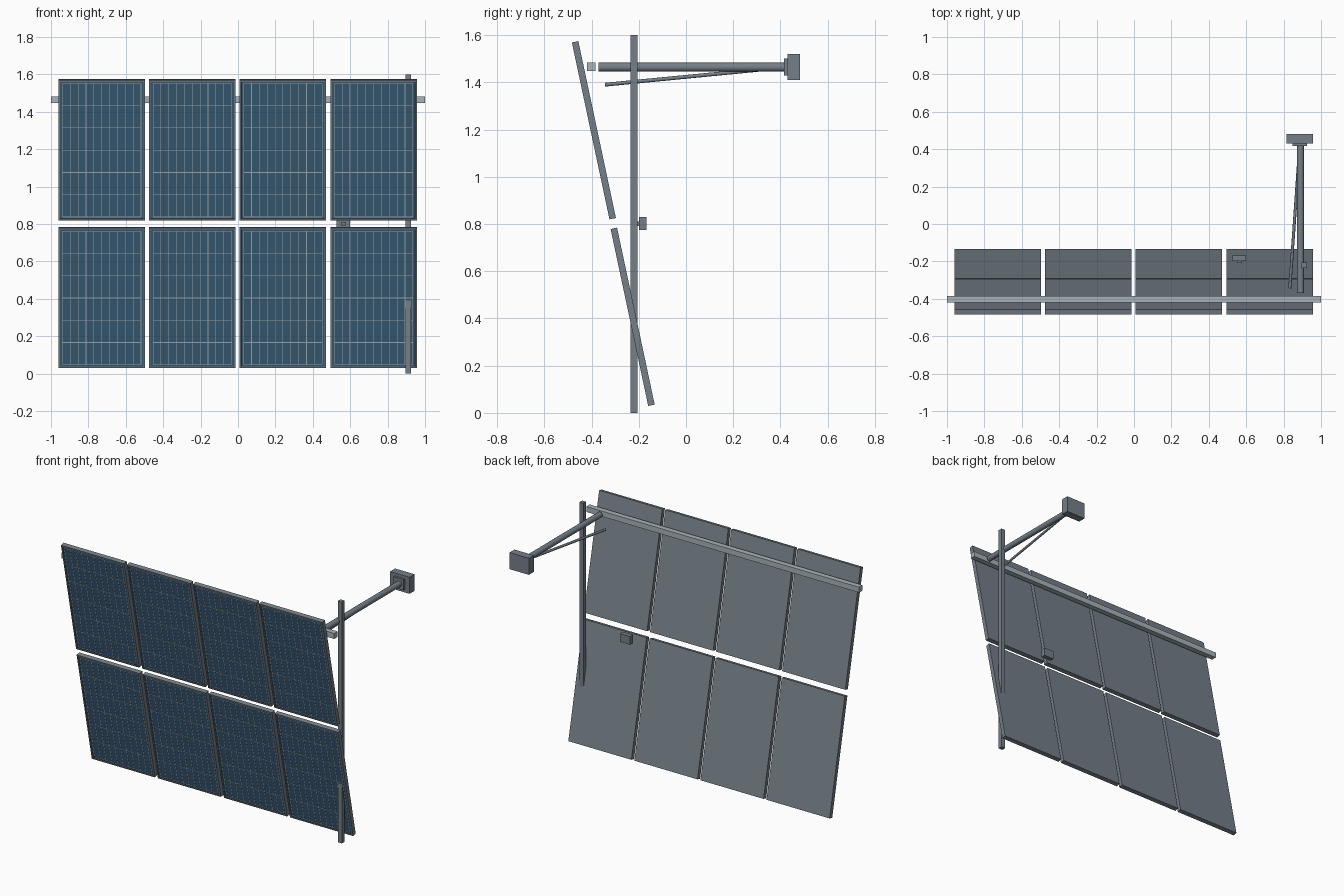
import bpy, bmesh
from math import radians
from mathutils import Matrix, Vector

if "Cube" in bpy.data.objects:
    bpy.data.objects.remove(bpy.data.objects["Cube"], do_unlink=True)


def material(name, rgb):
    m = bpy.data.materials.new(name)
    m.use_nodes = True
    m.diffuse_color = (*rgb, 1)
    m.node_tree.nodes["Principled BSDF"].inputs["Base Color"].default_value = (*rgb, 1)
    return m


steel = material("steel grey", (0.18, 0.215, 0.25))
light = material("light grey", (0.39, 0.45, 0.50))
blue = material("cell blue", (0.043, 0.11, 0.19))


def add_box(bm, low, high):
    low, high = Vector(low), Vector(high)
    mat = Matrix.Translation((low + high) / 2) @ Matrix.Diagonal((*(high - low), 1))
    return bmesh.ops.create_cube(bm, size=1, matrix=mat)["verts"]


def finish(bm, name, *mats):
    mesh = bpy.data.meshes.new(name)
    bm.to_mesh(mesh)
    bm.free()
    for m in mats:
        mesh.materials.append(m)
    return mesh


def place(mesh, name, matrix=Matrix.Identity(4)):
    ob = bpy.data.objects.new(name, mesh)
    ob.matrix_world = matrix
    bpy.context.collection.objects.link(ob)
    return ob


def box(name, low, high, mat):
    bm = bmesh.new()
    add_box(bm, low, high)
    return place(finish(bm, name, mat), name)


def rod(name, start, end, radius, mat, sides=16):
    a, b = Vector(start), Vector(end)
    bm = bmesh.new()
    bmesh.ops.create_cone(bm, cap_ends=True, segments=sides, radius1=radius,
                          radius2=radius, depth=(b - a).length)
    for f in bm.faces:
        f.smooth = len(f.verts) == 4
    for e in bm.edges:
        e.smooth = all(f.smooth for f in e.link_faces)
    turn = (b - a).to_track_quat("Z", "Y").to_matrix().to_4x4()
    return place(finish(bm, name, mat), name, Matrix.Translation((a + b) / 2) @ turn)


# Panel: framed slab with a recessed blue front
W, H, T = 0.463, 0.766, 0.028
bm = bmesh.new()
add_box(bm, (-W / 2, -T / 2, -H / 2), (W / 2, T / 2, H / 2))
bm.normal_update()
front = min(bm.faces, key=lambda f: f.calc_center_median().y)
bmesh.ops.inset_region(bm, faces=[front], thickness=0.012, depth=0)
bmesh.ops.inset_region(bm, faces=[front], thickness=0.001, depth=-0.003)
front.material_index = 1
panel = finish(bm, "solar_panel", steel, blue)

# Thin grid dividing the front into cells
GW, GH, t = 0.42, 0.73, 0.0015
face_y = -T / 2 + 0.003
bm = bmesh.new()
for i in range(11):
    x = (i / 10 - 0.5) * GW
    add_box(bm, (x - t, face_y - 0.001, -GH / 2), (x + t, face_y + 0.001, GH / 2))
for i in range(7):
    z = (i / 6 - 0.5) * GH
    add_box(bm, (-GW / 2, face_y - 0.0012, z - t), (GW / 2, face_y + 0.001, z + t))
grid = finish(bm, "cell_grid", light)

# Two tilted rows of four panels
for row, (y, z) in {"upper": (-0.39, 1.197), "lower": (-0.226, 0.407)}.items():
    for i in range(4):
        pose = (Matrix.Translation(((i - 1.5) * 0.4845 - 0.002, y, z))
                @ Matrix.Rotation(radians(12), 4, "X"))
        place(panel, f"{row}_panel_{i + 1}", pose)
        place(grid, f"{row}_cell_grid_{i + 1}", pose)

# Rail and upright post
box("support_rail", (-1, -0.42, 1.447), (1, -0.384, 1.483), light)
box("upright_post", (0.896, -0.234, 0), (0.925, -0.206, 1.6), steel)

# Junction box between the rows
box("junction_box", (0.527, -0.198, 0.775), (0.6, -0.168, 0.83), steel)
box("junction_box_stub", (0.55, -0.208, 0.792), (0.577, -0.198, 0.81), steel)

# Arm with its brace, wall plate and end block
rod("arm", (0.89, -0.37, 1.464), (0.89, 0.42, 1.464), 0.019, steel)
rod("brace", (0.833, -0.343, 1.39), (0.886, 0.42, 1.464), 0.008, steel, 12)
box("arm_plate", (0.848, 0.416, 1.43), (0.924, 0.432, 1.5), steel)
box("end_block", (0.815, 0.43, 1.41), (0.957, 0.482, 1.52), steel)
